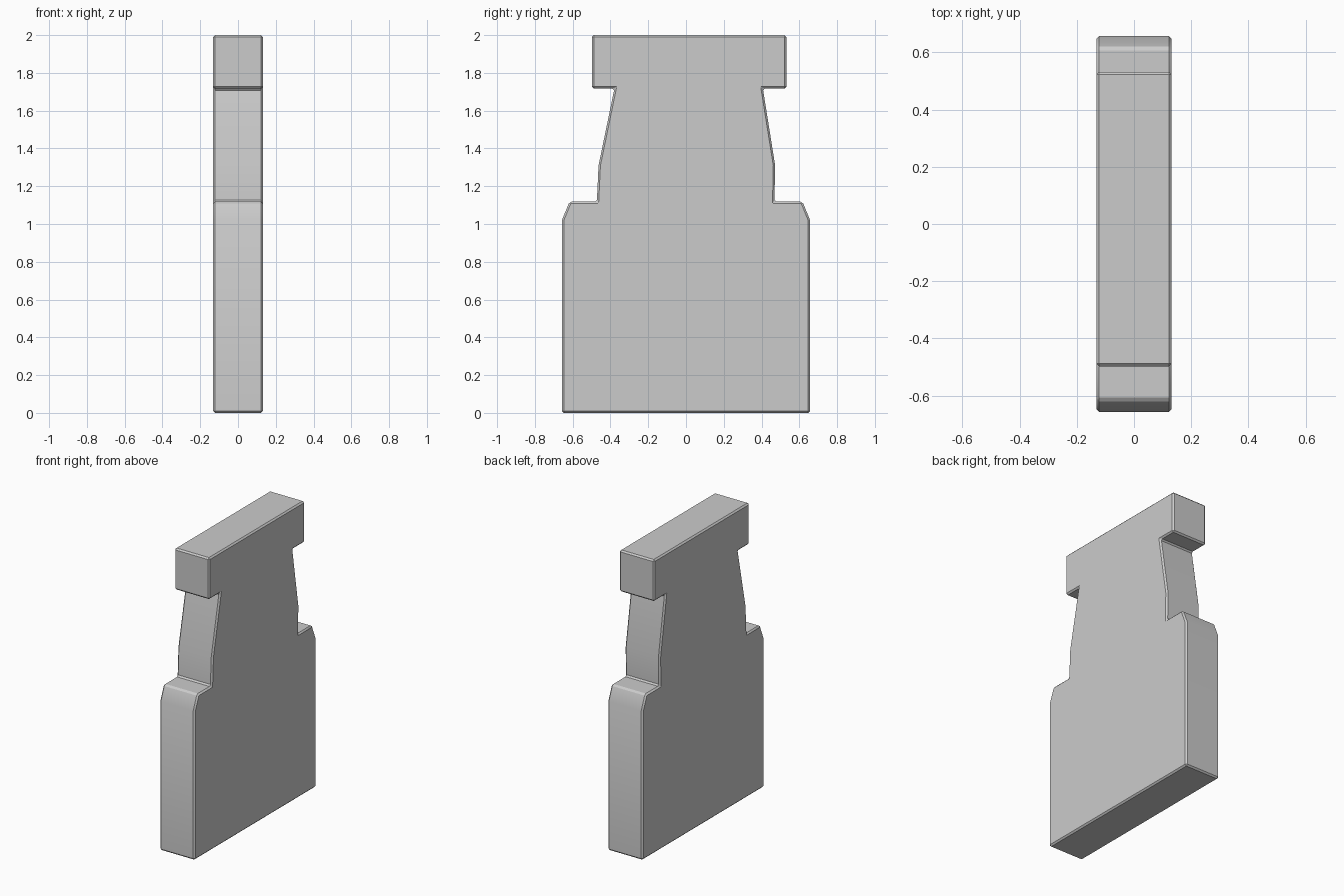
import bpy
import bmesh

if "Cube" in bpy.data.objects:
    bpy.data.objects.remove(bpy.data.objects["Cube"])

HALF_THICKNESS = 0.132

# Side outline (y, z): body, shoulders, tapered neck and overhanging head
outline = [
    (-0.657, 0.0), (0.657, 0.0), (0.657, 1.02), (0.617, 1.118),
    (0.468, 1.118), (0.472, 1.31), (0.407, 1.717), (0.532, 1.717),
    (0.532, 2.0), (-0.498, 2.0), (-0.498, 1.717), (-0.379, 1.717),
    (-0.463, 1.31), (-0.472, 1.118), (-0.617, 1.118), (-0.657, 1.02),
]

# Extrude the outline across the thickness
bm = bmesh.new()
face = bm.faces.new([bm.verts.new((-HALF_THICKNESS, y, z)) for y, z in outline])
ext = bmesh.ops.extrude_face_region(bm, geom=[face])
moved = [g for g in ext["geom"] if isinstance(g, bmesh.types.BMVert)]
bmesh.ops.translate(bm, verts=moved, vec=(2 * HALF_THICKNESS, 0, 0))
bmesh.ops.recalc_face_normals(bm, faces=bm.faces)

mesh = bpy.data.meshes.new("stepped_slab")
bm.to_mesh(mesh)
bm.free()
slab = bpy.data.objects.new("stepped_slab", mesh)
bpy.context.collection.objects.link(slab)

# Smooth the gentle kinks, keep real corners sharp
bpy.context.view_layer.objects.active = slab
slab.select_set(True)

# Narrow chamfer on all real corners
bevel = slab.modifiers.new("edge_chamfer", "BEVEL")
bevel.width = 0.01
bevel.segments = 1
bevel.limit_method = "ANGLE"
bevel.angle_limit = 0.524
bpy.ops.object.modifier_apply(modifier=bevel.name)
bpy.ops.object.shade_smooth_by_angle(angle=0.524)
